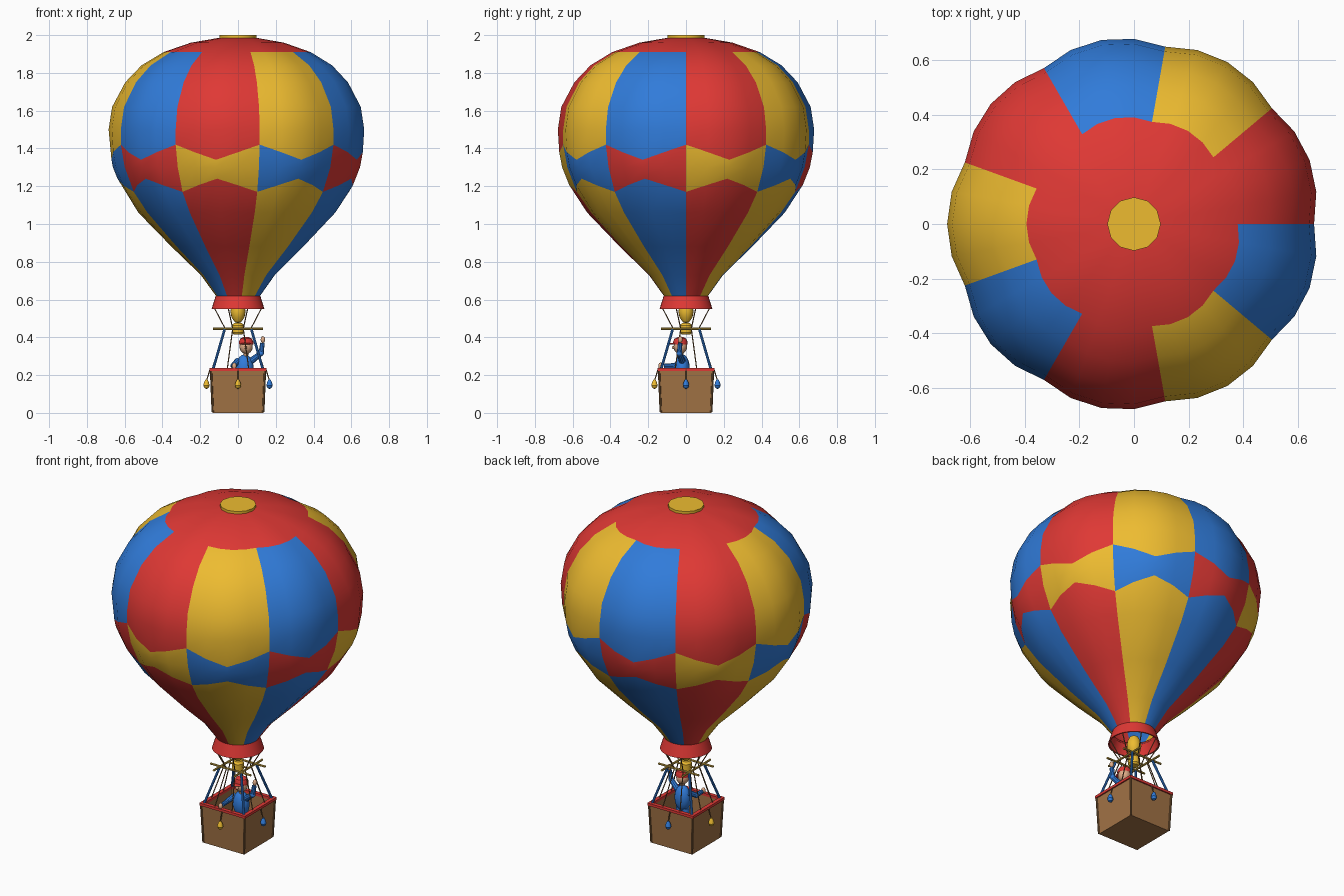
import bpy, bmesh, math
from mathutils import Vector

if "Cube" in bpy.data.objects:
    bpy.data.objects.remove(bpy.data.objects["Cube"])


def mat(name, r, g, b):
    m = bpy.data.materials.new(name)
    m.diffuse_color = (r, g, b, 1)
    m.use_nodes = True
    m.node_tree.nodes["Principled BSDF"].inputs["Base Color"].default_value = m.diffuse_color
    return m


RED = mat("red", 0.74, 0.04, 0.035)
YEL = mat("yellow", 0.85, 0.50, 0.03)
BLU = mat("blue", 0.03, 0.20, 0.70)
WICKER = mat("wicker", 0.36, 0.17, 0.06)
ROPE = mat("rope", 0.22, 0.11, 0.04)
GOLD = mat("brass", 0.65, 0.42, 0.06)
SKIN = mat("skin", 0.75, 0.42, 0.25)


def finish(name, bm, mats, angle=35):
    bmesh.ops.recalc_face_normals(bm, faces=bm.faces)
    me = bpy.data.meshes.new(name)
    bm.to_mesh(me)
    bm.free()
    for m in mats:
        me.materials.append(m)
    ob = bpy.data.objects.new(name, me)
    bpy.context.collection.objects.link(ob)
    bpy.ops.object.select_all(action='DESELECT')
    ob.select_set(True)
    bpy.context.view_layer.objects.active = ob
    bpy.ops.object.shade_smooth_by_angle(angle=math.radians(angle))
    return ob


def lathe(name, profile, m, n=16, centre=(0, 0, 0), phase=0.0, square=False):
    """Rings of (radius, z) joined by quads; ends with radius 0 close."""
    bm = bmesh.new()
    rings = []
    k = math.sqrt(2) if square else 1
    for r, z in profile:
        rings.append([bm.verts.new((centre[0] + k * r * math.cos(phase + math.tau * i / n),
                                    centre[1] + k * r * math.sin(phase + math.tau * i / n),
                                    centre[2] + z)) for i in range(n)])
    for a, b in zip(rings, rings[1:]):
        for i in range(n):
            j = (i + 1) % n
            bm.faces.new((a[i], a[j], b[j], b[i]))
    bmesh.ops.remove_doubles(bm, verts=bm.verts, dist=1e-5)
    return finish(name, bm, [m])


def rod(name, a, b, r, m, n=8, r2=None):
    a, b = Vector(a), Vector(b)
    bm = bmesh.new()
    bmesh.ops.create_cone(bm, cap_ends=True, segments=n, radius1=r,
                          radius2=r if r2 is None else r2, depth=(b - a).length)
    ob = finish(name, bm, [m])
    ob.location = (a + b) / 2
    ob.rotation_mode = 'QUATERNION'
    ob.rotation_quaternion = (b - a).to_track_quat('Z', 'Y')
    return ob


def ball(name, c, s, m):
    bm = bmesh.new()
    bmesh.ops.create_uvsphere(bm, u_segments=16, v_segments=10, radius=1)
    bmesh.ops.scale(bm, vec=s, verts=bm.verts)
    ob = finish(name, bm, [m])
    ob.location = c
    return ob


# Envelope: nine bulging gores of four strips, with a zigzag colour band
PROFILE = [(.61, .11), (.73, .195), (.88, .345), (1.06, .51), (1.17, .587), (1.30, .638),
           (1.42, .66), (1.50, .66), (1.62, .642), (1.75, .575), (1.84, .492),
           (1.91, .38), (1.96, .24), (1.985, .1), (1.987, .0)]
DIP = {1.17: .07, 1.42: -.08}


def radius(z):
    for (z0, r0), (z1, r1) in zip(PROFILE, PROFILE[1:]):
        if z <= z1:
            return r0 + (r1 - r0) * (z - z0) / (z1 - z0)
    return 0


bm = bmesh.new()
rows = []
for z, _ in PROFILE:
    row = []
    for i in range(36):
        q = (0, 1, 2, 1)[i % 4]
        zz = z + DIP.get(z, 0) * q / 2
        swell = (0, .028, .038)[q] * min(1, (z - .61) / .5)
        r = radius(zz) * (1 + swell)
        t = math.radians(10 * i)
        row.append(bm.verts.new((r * math.cos(t), r * math.sin(t), zz)))
    rows.append(row)
for k in range(len(rows) - 1):
    for i in range(36):
        j = (i + 1) % 36
        f = bm.faces.new((rows[k][i], rows[k][j], rows[k + 1][j], rows[k + 1][i]))
        gore = i // 4 % 3
        band = 1.17 <= PROFILE[k][0] < 1.42
        f.material_index = 0 if PROFILE[k][0] >= 1.91 else (gore + band) % 3
bmesh.ops.remove_doubles(bm, verts=bm.verts, dist=1e-5)
finish("envelope", bm, [RED, YEL, BLU], 40)
lathe("crown_cap", [(0, 1.975), (.098, 1.975), (.098, 2.0), (0, 2.0)], YEL, 12)

# Skirt: open flared ring
lathe("skirt", [(.118, .62), (.14, .55), (.132, .55), (.110, .62), (.118, .62)], RED, 36)

# Basket: hollow tapered box with floor and padded rim
Q = math.pi / 4
lathe("basket", [(0, .0), (.134, .0), (.143, .23), (.130, .23), (.122, .02), (0, .02)],
      WICKER, 4, phase=Q, square=True)
lathe("basket_rim", [(.127, .223), (.150, .223), (.150, .238), (.127, .238), (.127, .223)],
      RED, 4, phase=Q, square=True)
for sx in (-1, 1):
    for sy in (-1, 1):
        rod("basket_corner", (sx * .134, sy * .134, .004), (sx * .143, sy * .143, .225), .006, ROPE)
        rod("upright", (sx * .132, sy * .132, .23), (sx * .07, sy * .07, .445), .007, BLU)

# Burner frame: four crossed brass bars
for s in (-1, 1):
    rod("frame_bar_x", (-.132, s * .068, .446), (.132, s * .068, .446), .006, GOLD)
    rod("frame_bar_y", (s * .068, -.132, .446), (s * .068, .132, .446), .006, GOLD)
rod("burner_support", (-.068, 0, .446), (.068, 0, .446), .005, GOLD)

# Burner: base canister and upper nozzle
lathe("burner_base", [(0, .415), (.024, .415), (.032, .425), (.032, .462), (.022, .475), (0, .475)], YEL)
lathe("burner_nozzle", [(0, .475), (.016, .48), (.034, .505), (.040, .535), (.036, .565),
                        (.024, .59), (0, .60)], YEL)

# Ropes: skirt to frame, and frame to basket rim
for i in range(8):
    t = math.radians(22.5 + 45 * i)
    c, s = math.cos(t), math.sin(t)
    m = max(abs(c), abs(s))
    rod("upper_rope", (.135 * c, .135 * s, .555), (.068 * c / m, .068 * s / m, .446), .003, ROPE, 6)
    rod("lower_rope", (.068 * c / m, .068 * s / m, .446), (.138 * c / m, .138 * s / m, .23), .003, ROPE, 6)

# Hanging ballast weights, one per side
for x, y, m in ((-1, 0, YEL), (0, -1, YEL), (1, 0, BLU), (0, 1, BLU)):
    rod("weight_cord", (x * .148, y * .148, .23), (x * .167, y * .167, .17), .003, ROPE, 6)
    lathe("weight", [(0, .126), (.011, .132), (.017, .146), (.012, .164), (.006, .176), (0, .178)],
          m, 12, (x * .167, y * .167, 0))

# Pilot: legs, torso, head, cap and arms
X, Y = .035, -.02
for s in (-1, 1):
    rod("leg", (X + s * .022, Y, .02), (X + s * .02, Y, .18), .02, BLU, 12)
ball("torso", (X, Y, .235), (.048, .04, .075), BLU)
rod("neck", (X + .005, Y - .005, .29), (X + .008, Y - .008, .33), .013, SKIN)
ball("head", (X + .008, Y - .01, .350), (.035, .036, .038), SKIN)
ball("nose", (X + .006, Y - .047, .346), (.008, .008, .008), SKIN)
lathe("cap", [(.038, .362), (.039, .375), (.031, .393), (.015, .401), (0, .402)], RED, 16,
      (X + .008, Y - .01, 0))
ball("cap_peak", (X + .006, Y - .045, .366), (.028, .026, .005), RED)


def arm(name, shoulder, elbow, hand):
    rod(name + "_upper", shoulder, elbow, .018, BLU, 10, .014)
    ball(name + "_elbow", elbow, (.015, .015, .015), BLU)
    wrist = Vector(elbow).lerp(Vector(hand), .75)
    rod(name + "_fore", elbow, wrist, .014, BLU, 10, .012)
    ball(name + "_hand", hand, (.012, .012, .018), SKIN)


arm("waving_arm", (X + .035, Y, .275), (.122, Y - .015, .315), (.132, Y - .01, .388))
arm("resting_arm", (X - .035, Y, .275), (-.025, Y - .04, .25), (-.02, -.135, .248))
